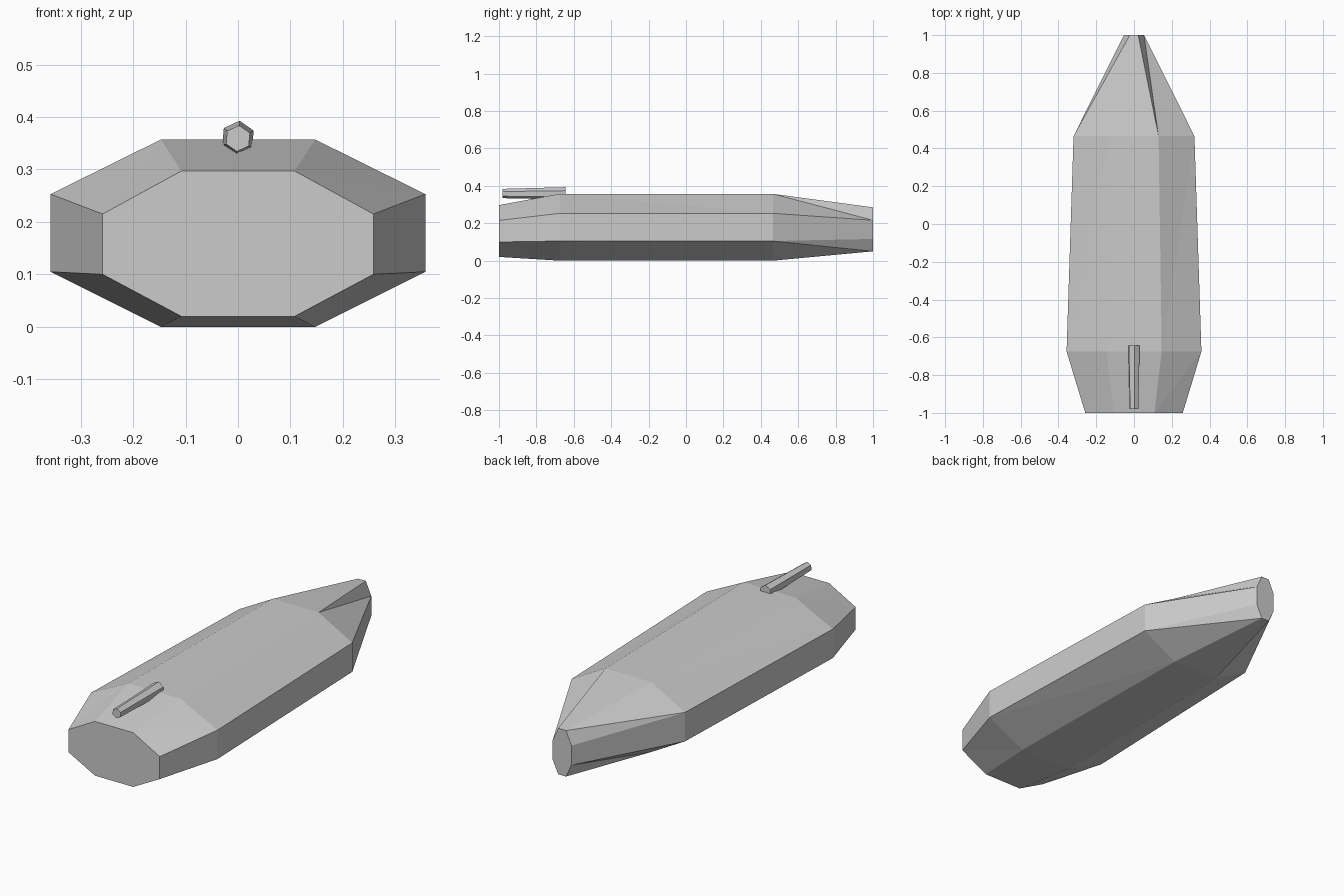
import bpy
import bmesh
import math

cube = bpy.data.objects.get("Cube")
if cube:
    bpy.data.objects.remove(cube)

grey = bpy.data.materials.new("hull grey")
grey.use_nodes = True
colour = (0.6, 0.6, 0.6, 1)
grey.diffuse_color = colour
grey.node_tree.nodes["Principled BSDF"].inputs["Base Color"].default_value = colour


def loft(name, rings):
    """Join matching rings with triangles and cap both ends."""
    bm = bmesh.new()
    loops = [[bm.verts.new(p) for p in ring] for ring in rings]
    for a, b in zip(loops, loops[1:]):
        n = len(a)
        for i in range(n):
            j = (i + 1) % n
            bm.faces.new((a[i], b[j], a[j]))
            bm.faces.new((a[i], b[i], b[j]))
    bm.faces.new(loops[0])
    bm.faces.new(loops[-1][::-1])
    bmesh.ops.recalc_face_normals(bm, faces=bm.faces)
    mesh = bpy.data.meshes.new(name)
    bm.to_mesh(mesh)
    bm.free()
    mesh.materials.append(grey)
    obj = bpy.data.objects.new(name, mesh)
    bpy.context.collection.objects.link(obj)
    return obj


def octagon(y, flat, wide, z0, z1, z2, z3):
    """Chamfered section, clockwise seen from the front."""
    left = [(-flat, y, z0), (-wide, y, z1), (-wide, y, z2), (-flat, y, z3)]
    return left + [(-x, y, z) for x, y, z in reversed(left)]


def hexagon(y, radius, z):
    angles = [math.radians(85 - 60 * i) for i in range(6)]
    return [(radius * math.cos(a), y, z + radius * math.sin(a)) for a in angles]


# Faceted hull, from the blunt end to the narrow end
loft("hull", [
    octagon(-1.0, 0.108, 0.258, 0.02, 0.10, 0.215, 0.297),
    octagon(-0.675, 0.147, 0.357, 0.0, 0.105, 0.253, 0.357),
    octagon(0.465, 0.13, 0.32, 0.0, 0.105, 0.253, 0.357),
    octagon(1.0, 0.022, 0.053, 0.05, 0.116, 0.216, 0.285),
])

# Tapered barrel resting on the deck
loft("barrel", [hexagon(-0.98, 0.025, 0.359), hexagon(-0.643, 0.033, 0.36)])
